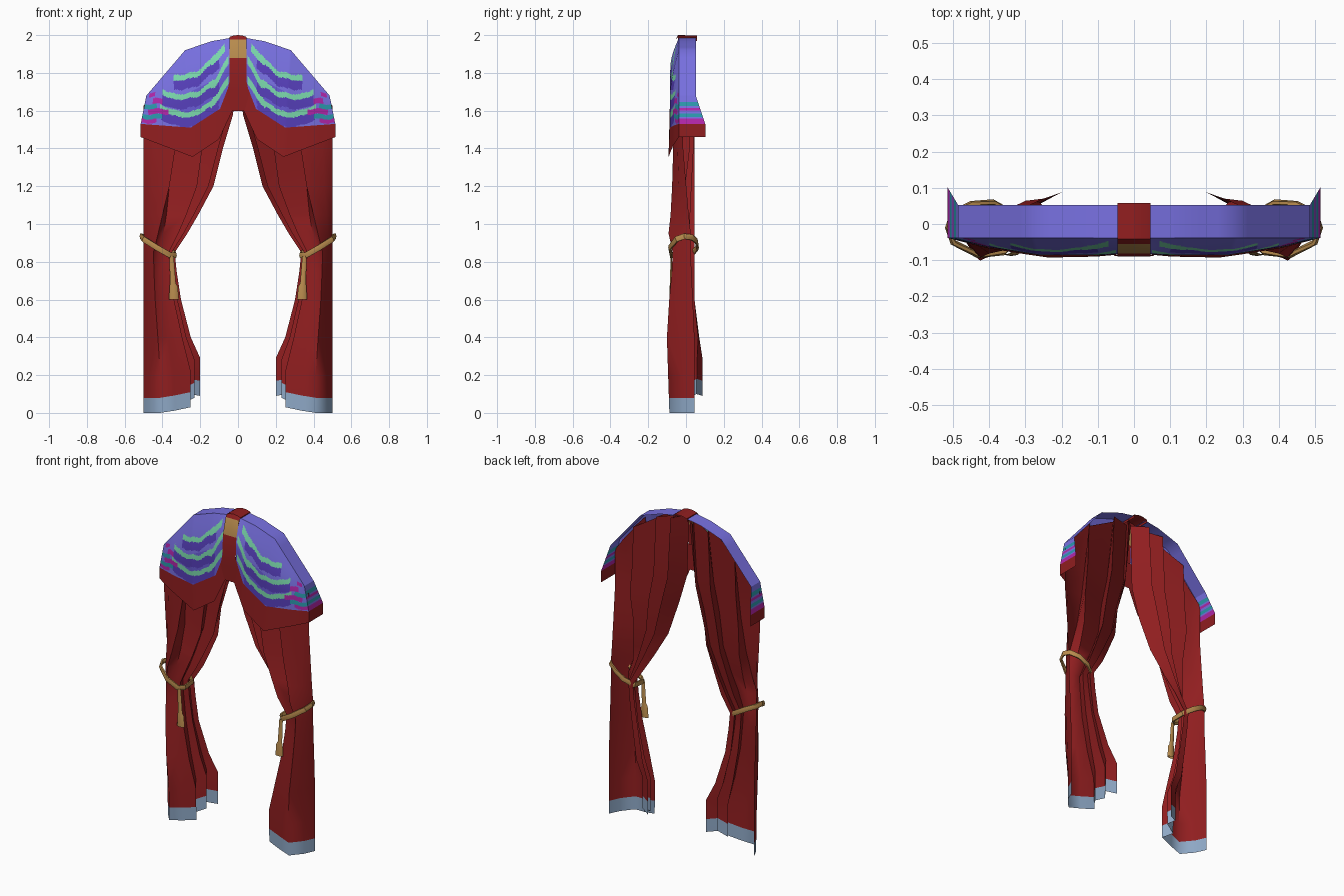
import bpy, bmesh, math
from mathutils import Vector

if "Cube" in bpy.data.objects:
    bpy.data.objects.remove(bpy.data.objects["Cube"])


def mat(name, r, g, b):
    m = bpy.data.materials.new(name)
    m.diffuse_color = (r, g, b, 1)
    m.use_nodes = True
    m.node_tree.nodes["Principled BSDF"].inputs["Base Color"].default_value = m.diffuse_color
    return m


RED = mat("red cloth", .28, .013, .014)
LIGHT = mat("light purple", .19, .165, .76)
MID = mat("mid purple", .14, .105, .66)
DARK = mat("dark purple", .095, .05, .50)
GREEN = mat("mint green", .20, .70, .42)
TEAL = mat("teal", .025, .32, .42)
PINK = mat("magenta", .45, .02, .40)
GOLD = mat("gold rope", .48, .26, .075)
BLUE = mat("hem blue", .27, .39, .56)


def lerp(tab, k):
    """Interpolate a table of (key, value...) rows."""
    k = min(max(k, tab[0][0]), tab[-1][0])
    for a, b in zip(tab, tab[1:]):
        if k <= b[0]:
            t = (k - a[0]) / (b[0] - a[0])
            return [p + (q - p) * t for p, q in zip(a[1:], b[1:])]


def finish(name, bm, mats, angle):
    me = bpy.data.meshes.new(name)
    bmesh.ops.recalc_face_normals(bm, faces=bm.faces)
    for f in bm.faces:
        f.smooth = True
    bm.to_mesh(me)
    bm.free()
    for m in mats:
        me.materials.append(m)
    me.set_sharp_from_angle(angle=math.radians(angle))
    ob = bpy.data.objects.new(name, me)
    bpy.context.collection.objects.link(ob)
    ob.modifiers.new("mirror", "MIRROR").use_mirror_merge = False
    return ob


def sheet(name, fn, nu, nv, mats, rule=None, angle=40):
    """Mirrored grid of points fn(u, v); rule(u, v, centre) picks each face's material."""
    bm = bmesh.new()
    g = [[bm.verts.new(fn(i / nu, j / nv)) for j in range(nv + 1)] for i in range(nu + 1)]
    for i in range(nu):
        for j in range(nv):
            f = bm.faces.new((g[i][j], g[i + 1][j], g[i + 1][j + 1], g[i][j + 1]))
            if rule:
                m = rule((i + .5) / nu, (j + .5) / nv, f.calc_center_median())
                f.material_index = mats.index(m)
    return finish(name, bm, mats, angle)


# Valance outline rows: (u, x, z); BULGE is (u, forward depth)
ARCH = [(0, .04, 1.985), (.25, .14, 1.968), (.5, .28, 1.92), (1, .485, 1.68)]
SWAG = [(0, .045, 1.74), (.2, .095, 1.61), (.5, .25, 1.51), (1, .515, 1.53)]
BAND = [(0, .03, 1.6), (.2, .10, 1.45), (.5, .24, 1.355), (1, .515, 1.46)]
ARCH_Z = [(0, 1.99), (.14, 1.968), (.28, 1.92), (.485, 1.68), (.52, 1.6)]
BULGE = [(0, .045), (.2, .048), (.5, .048), (.8, .025), (1, 0)]


def valance_pt(u, v):
    (ax, az), (bx, bz) = lerp(ARCH, u), lerp(SWAG, u)
    y = -.038 - lerp(BULGE, u)[0] * math.sin(min(v * 1.5, 1) * math.pi / 2)
    return Vector((ax + (bx - ax) * v, y, az + (bz - az) * v))


def end_bands(z):
    for lo, hi, m in ((1.53, 1.556, PINK), (1.566, 1.585, TEAL),
                      (1.598, 1.615, PINK), (1.622, 1.648, TEAL)):
        if lo <= z < hi:
            return m
    return LIGHT


# Painted swag stripes: (x, z) of each centre line
STRIPES = [[(.07, 1.93), (.14, 1.86), (.22, 1.79), (.34, 1.77)],
           [(.05, 1.87), (.12, 1.75), (.22, 1.685), (.33, 1.67), (.40, 1.70)],
           [(.05, 1.76), (.14, 1.635), (.25, 1.575), (.35, 1.59), (.41, 1.62)]]


def swag_rule(u, v, c):
    z = c.z + .004 * math.sin(c.x * 70)
    if c.x > .36:                                     # flecks near the outer end
        for lo, hi, x0, x1, m in ((1.675, 1.695, .44, .47, PINK), (1.635, 1.665, .40, .45, PINK),
                                  (1.61, 1.635, .43, .50, TEAL), (1.582, 1.61, .37, .475, PINK),
                                  (1.556, 1.58, .40, .52, TEAL), (1.535, 1.556, .43, .52, PINK)):
            if lo < z < hi and x0 < c.x < x1:
                return m
    for line in STRIPES:
        if line[0][0] < c.x < line[-1][0]:
            d = z - lerp(line, c.x)[0]
            half = .022 if c.x < .14 else .015
            if abs(d) < half:
                return GREEN
            if -half - .05 < d < 0 and c.x > .1:
                return DARK
    return MID if v > .55 and u < .6 else LIGHT


PAINT = [LIGHT, MID, DARK, GREEN, TEAL, PINK]
sheet("valance_front", valance_pt, 90, 60, PAINT, swag_rule)


# Top strip of the valance, running back from the arch
def strip_pt(u, v):
    p = valance_pt(u, 0)
    p.y = -.038 + .09 * v
    return p


sheet("valance_top", strip_pt, 12, 1, [LIGHT])


# Outer end panel, flaring to the back
def end_pt(u, v):
    p = valance_pt(1, v)
    p.y += (.052 + .05 * v - p.y) * u
    return p


sheet("valance_end", end_pt, 2, 32, PAINT, lambda u, v, c: end_bands(c.z))


# Red border below the swag and round the end
def border_pt(u, v):
    a = valance_pt(u, 1)
    x, z = lerp(BAND, u)
    return a.lerp(Vector((x, a.y - .006 * math.sin(u * math.pi), z)), v)


sheet("valance_border", border_pt, 20, 1, [RED])
sheet("valance_border_end",
      lambda u, v: (.515, -.038 + .14 * u, 1.53 - .07 * v), 1, 1, [RED])

# Curtain folds: hem position across, hem y, hem height, top position across, top y
FOLDS = [(0, .045, 0, 0, -.015), (.10, -.02, 0, .12, -.045), (.29, -.088, 0, .40, -.068),
         (.55, -.07, .012, .30, .02), (.83, -.05, .03, .74, -.06), (.70, .0, .05, .64, .04),
         (.90, .02, .08, .94, -.03), (.80, .055, .10, .85, .05), (1, .088, .09, 1, -.05)]
INNER = [(0, .2), (.2, .2), (.4, .25), (.6, .302), (.75, .325), (.85, .335), (1, .235), (1.05, .21),
         (1.2, .13), (1.4, .08), (1.6, .02), (2, .0)]
GATHER = [(0, 1), (.4, 1.18), (.6, 1.05), (.75, .9), (.85, .85), (.95, 1.15), (1.1, 1), (2, 1)]
LEVELS = [0, .08, .2, .4, .6, .75, .85, .95, 1.05, 1.2, 1.4, 1.58, 2]


def curtain_pt(u, v):
    i, j = round(u * (len(FOLDS) - 1)), round(v * (len(LEVELS) - 1))
    s, yh, hem, st, yt = FOLDS[i]
    z = LEVELS[j]
    w = lerp([(0, 0), (.85, .25), (1.4, 1), (2, 1)], z)[0]
    x = .5 + (lerp(INNER, z)[0] - .5) * (s + (st - s) * w)
    y = (yh + (yt - yh) * w) * lerp(GATHER, z)[0]
    if y > 0 and z > .3:
        y = min(y, .07 if z < .5 else .045)
    if j <= 2:
        z += hem
    if z > 1.9:
        z = lerp(ARCH_Z, x)[0] - .02
        y = max(y, -.03)
    return (x, y, z)


sheet("curtain", curtain_pt, len(FOLDS) - 1, len(LEVELS) - 1, [RED, BLUE],
      lambda u, v, c: BLUE if v < 1 / (len(LEVELS) - 1) else RED, 75)

# Rope tie-back looped round each curtain
ROPE = [(.513, -.01, .935), (.50, -.05, .92), (.43, -.086, .875), (.36, -.078, .835),
        (.332, -.05, .835), (.335, .03, .84), (.39, .06, .875), (.45, .055, .91), (.50, .03, .93)]
SIDES = 6


def rope_pt(u, v):
    n = len(ROPE)
    k = round(u * n) % n
    p = Vector(ROPE[k])
    t = (Vector(ROPE[(k + 1) % n]) - Vector(ROPE[k - 1])).normalized()
    side = t.cross(Vector((0, 0, 1))).normalized()
    a = 2 * math.pi * v
    return p + (side * math.cos(a) * .5 + side.cross(t) * math.sin(a)) * .017


sheet("rope_tie", rope_pt, len(ROPE), SIDES, [GOLD])

# Tassel: flattened turned profile (z, x centre, radius)
TASSEL = [(.60, .339, .026), (.67, .341, .022), (.685, .344, .015), (.83, .352, .012)]


def tassel_pt(u, v):
    z, x, r = TASSEL[round(v * 3)]
    a = 2 * math.pi * u
    return (x + r * math.cos(a), -.078 + .4 * r * math.sin(a), z)


sheet("tassel", tassel_pt, 8, 3, [GOLD])

# Centre strap over the arch: back to front rows of (half width, y, z)
STRAP = [(.046, .058, 1.988), (.046, -.042, 1.99), (.046, -.055, 1.976), (.046, -.082, 1.88),
         (.046, -.089, 1.75), (.06, -.087, 1.69), (.035, -.084, 1.598)]


def strap_pt(u, v):
    w, y, z = STRAP[round(v * (len(STRAP) - 1))]
    if z > 1.98:
        z += .01 * (1 - u * u)
    return (w * u, y, z)


sheet("strap", strap_pt, 2, len(STRAP) - 1, [RED, GOLD],
      lambda u, v, c: GOLD if 1.88 < c.z < 1.97 else RED, 30)
# Tail filling the gap between the two swags, and the strap's side edge
sheet("strap_tail", lambda u, v: (u * (.046 + .05 * v), -.08, 1.76 - .155 * v), 1, 1, [RED])
sheet("strap_edge", lambda u, v: (.046, -.042 + .1 * u, 1.99 - .02 * v), 1, 1, [RED])
